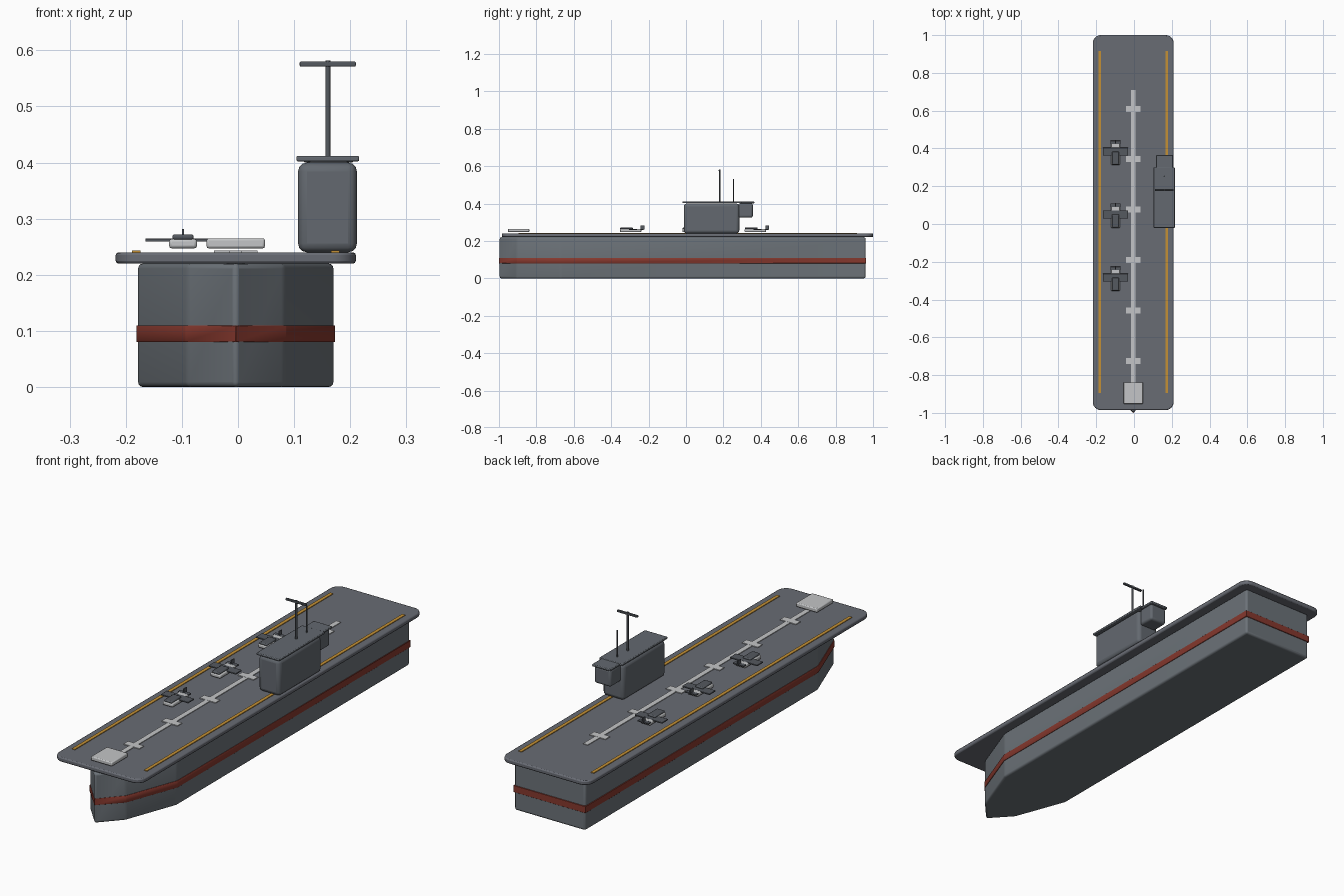
import bpy, bmesh, math
from mathutils import Vector

cube = bpy.data.objects.get("Cube")
if cube:
    bpy.data.objects.remove(cube, do_unlink=True)


def material(name, r, g, b):
    m = bpy.data.materials.new(name)
    m.use_nodes = True
    m.diffuse_color = (r, g, b, 1)
    bsdf = next(n for n in m.node_tree.nodes if n.type == 'BSDF_PRINCIPLED')
    bsdf.inputs["Base Color"].default_value = (r, g, b, 1)
    return m


hull_grey = material("hull grey", 0.15, 0.17, 0.19)
deck_grey = material("deck grey", 0.14, 0.15, 0.175)
tower_grey = material("tower grey", 0.125, 0.14, 0.16)
dark_grey = material("dark grey", 0.09, 0.10, 0.115)
red = material("waterline red", 0.24, 0.04, 0.027)
yellow = material("stripe yellow", 0.55, 0.28, 0.035)
light_grey = material("light grey", 0.55, 0.56, 0.57)

CX = -0.004   # centreline of hull and deck
DECK = 0.24   # height of the deck surface


def finish(name, bm, mat, bevel=0.0, segments=2):
    """Turn a bmesh into a bevelled, smooth-by-angle object."""
    bmesh.ops.recalc_face_normals(bm, faces=bm.faces)
    mesh = bpy.data.meshes.new(name)
    bm.to_mesh(mesh)
    bm.free()
    mesh.materials.append(mat)
    ob = bpy.data.objects.new(name, mesh)
    bpy.context.collection.objects.link(ob)
    if bevel:
        mod = ob.modifiers.new("Bevel", 'BEVEL')
        mod.width = bevel
        mod.segments = segments
        mod.limit_method = 'ANGLE'
        mod.angle_limit = math.radians(20)
    bpy.ops.object.select_all(action='DESELECT')
    ob.select_set(True)
    bpy.context.view_layer.objects.active = ob
    bpy.ops.object.shade_smooth_by_angle(angle=math.radians(32))
    return ob


def prism(name, outline, z0, z1, mat, bevel=0.0, segments=2):
    """Extrude a plan outline from z0 to z1."""
    bm = bmesh.new()
    face = bm.faces.new([bm.verts.new((x, y, z0)) for x, y in outline])
    top = bmesh.ops.extrude_face_region(bm, geom=[face])["geom"]
    verts = [v for v in top if isinstance(v, bmesh.types.BMVert)]
    bmesh.ops.translate(bm, verts=verts, vec=(0, 0, z1 - z0))
    return finish(name, bm, mat, bevel, segments)


def box(name, x, y, z, mat, bevel=0.0, segments=2):
    """Box given by its (low, high) range on each axis."""
    outline = [(x[0], y[0]), (x[1], y[0]), (x[1], y[1]), (x[0], y[1])]
    return prism(name, outline, z[0], z[1], mat, bevel, segments)


def span(centre, half):
    return (centre - half, centre + half)


def rod(name, a, b, radius, mat):
    """Cylinder between two points."""
    a, b = Vector(a), Vector(b)
    bm = bmesh.new()
    bmesh.ops.create_cone(bm, cap_ends=True, segments=12, radius1=radius,
                          radius2=radius, depth=(b - a).length)
    turn = (b - a).to_track_quat('Z', 'Y').to_matrix()
    bmesh.ops.rotate(bm, verts=bm.verts, matrix=turn)
    bmesh.ops.translate(bm, verts=bm.verts, vec=(a + b) / 2)
    return finish(name, bm, mat)


def hull_outline(grow):
    """Pointed bow, parallel sides, flat stern."""
    half = [(0.087 + grow, -0.905), (0.174 + grow, -0.67), (0.174 + grow, 0.96 + grow)]
    return ([(CX, -1.0)] + [(CX + x, y) for x, y in half]
            + [(CX - x, y) for x, y in reversed(half)])


# Hull and waterline band
prism("hull", hull_outline(0), 0, 0.22, hull_grey, 0.009, 3)
prism("waterline_band", hull_outline(0.003), 0.08, 0.11, red, 0.001, 1)

# Flight deck with rounded plan corners
radius = 0.042
outline = []
for i, (x, y) in enumerate([(0.21, 1.0), (-0.218, 1.0), (-0.218, -0.985), (0.21, -0.985)]):
    cx = x - math.copysign(radius, x)
    cy = y - math.copysign(radius, y)
    for k in range(7):
        a = math.radians(90 * i + 15 * k)
        outline.append((cx + radius * math.cos(a), cy + radius * math.sin(a)))
prism("flight_deck", outline, 0.22, DECK, deck_grey, 0.005, 2)

# Painted deck markings
paint = (DECK - 0.001, DECK + 0.003)
for side, name in ((1, "left"), (-1, "right")):
    box(name + "_edge_stripe", span(CX + side * 0.177, 0.0075), (-0.895, 0.915), paint, yellow)
box("centre_line", span(CX, 0.0115), (-0.86, 0.71), paint, light_grey)
for i in range(6):
    box(f"cross_mark_{i + 1}", span(CX, 0.039), span(0.61 - 0.267 * i, 0.016),
        (DECK - 0.001, DECK + 0.0035), light_grey)
box("bow_pad", span(CX, 0.052), (-0.952, -0.838), (0.247, 0.265), light_grey, 0.004)

# Control tower on the left side of the deck
box("tower", (0.107, 0.212), (-0.012, 0.285), (DECK, 0.40), tower_grey, 0.016, 3)
box("tower_roof", (0.104, 0.216), (-0.02, 0.30), (0.402, 0.412), tower_grey, 0.003)
box("rear_cabin", (0.12, 0.202), (0.28, 0.357), (0.325, 0.402), tower_grey, 0.010, 3)
box("rear_cabin_roof", (0.117, 0.206), (0.29, 0.365), (0.4, 0.410), tower_grey, 0.003)

# Masts and crossbar
rod("main_mast", (0.16, 0.18, 0.405), (0.16, 0.18, 0.582), 0.0045, dark_grey)
rod("rear_mast", (0.16, 0.253, 0.405), (0.16, 0.253, 0.53), 0.003, dark_grey)
box("mast_crossbar", (0.11, 0.21), span(0.18, 0.005), (0.571, 0.58), dark_grey, 0.002)

# Parked planes
PX = -0.098
for i, y in enumerate((0.383, 0.05, -0.284)):
    n = f"plane_{i + 1}_"
    box(n + "fuselage", span(PX, 0.025), (y - 0.07, y + 0.045), (0.247, 0.264), light_grey, 0.005)
    box(n + "canopy", span(PX, 0.019), (y - 0.068, y + 0.0), (0.262, 0.272), dark_grey, 0.004)
    box(n + "wing", span(PX, 0.067), span(y, 0.021), (0.259, 0.2645), dark_grey, 0.001)
    box(n + "tailplane", span(PX, 0.027), (y + 0.04, y + 0.058), (0.259, 0.2645), dark_grey, 0.001)
    box(n + "fin", span(PX, 0.002), (y + 0.042, y + 0.062), (0.262, 0.282), dark_grey)
